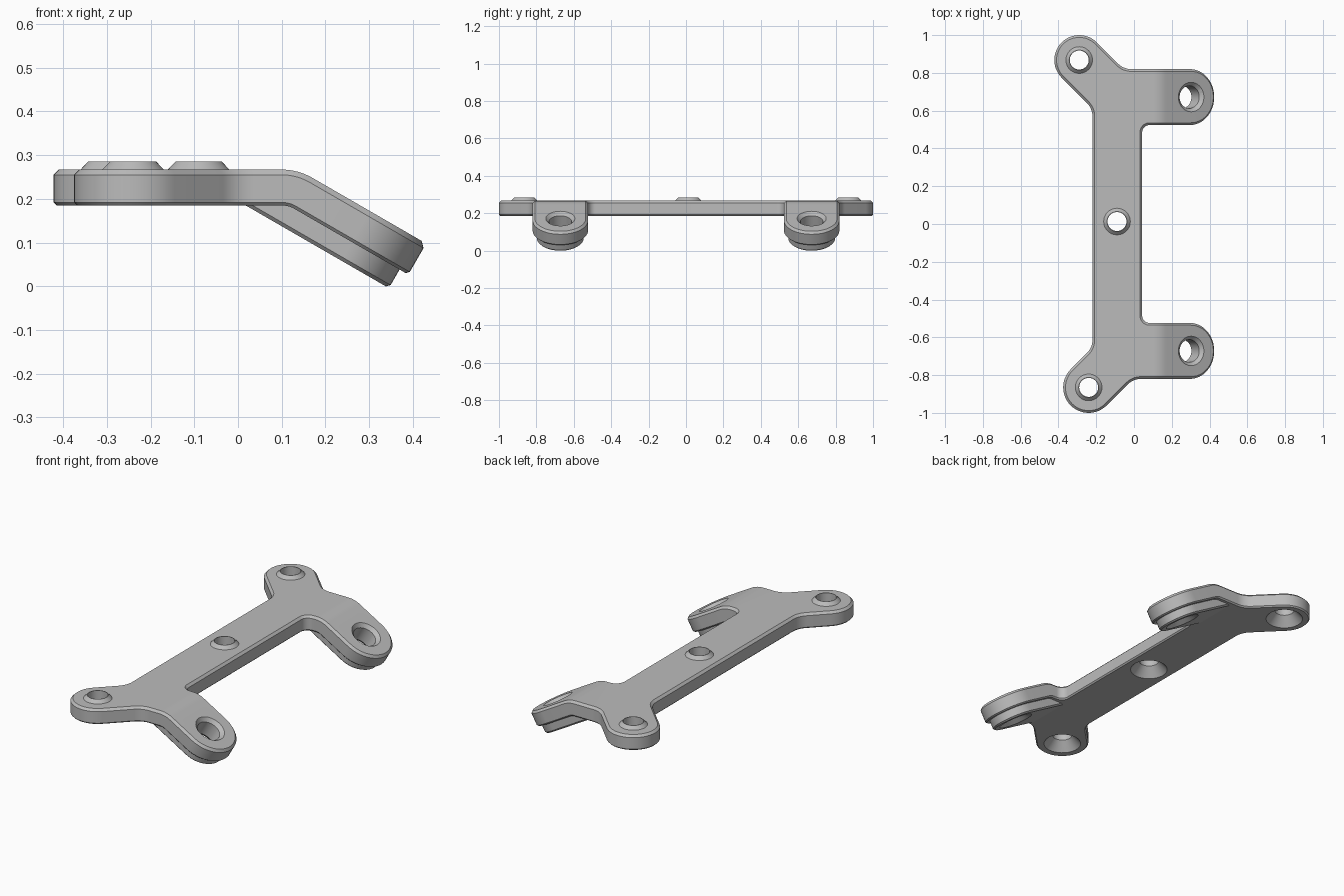
import bpy, bmesh, math
from mathutils import Matrix, Vector

if "Cube" in bpy.data.objects:
    bpy.data.objects.remove(bpy.data.objects["Cube"])

grey = bpy.data.materials.new("satin grey")
grey.use_nodes = True
colour = (0.50, 0.50, 0.50, 1)
grey.diffuse_color = colour
grey.node_tree.nodes["Principled BSDF"].inputs["Base Color"].default_value = colour

BASE, THICK = 0.185, 0.082
TILT = math.radians(30)
BEND_X, BEND_R, BEND_LEN = 0.10, 0.058, 0.06
ARM_Y, ARM_HALF, ARM_REACH = 0.672, 0.148, 0.313


def rounded(corners, steps=12):
    """Outline from (x, y, radius) corners, each replaced by an arc."""
    out = []
    for i, (x, y, r) in enumerate(corners):
        p = Vector((x, y))
        a = (Vector(corners[i - 1][:2]) - p).normalized()
        b = (Vector(corners[(i + 1) % len(corners)][:2]) - p).normalized()
        if r == 0:
            out.append(p)
            continue
        half = a.angle(b) / 2
        centre = p + (a + b).normalized() * (r / math.sin(half))
        start = p + a * (r / math.tan(half)) - centre
        end = p + b * (r / math.tan(half)) - centre
        sweep = start.angle_signed(end)
        for k in range(steps + 1):
            out.append(centre + Matrix.Rotation(-sweep * k / steps, 2) @ start)
    return [p for i, p in enumerate(out) if (p - out[i - 1]).length > 1e-4]


def finish(name, bm, matrix=None):
    if matrix:
        bm.transform(matrix)
    bmesh.ops.recalc_face_normals(bm, faces=bm.faces)
    mesh = bpy.data.meshes.new(name)
    bm.to_mesh(mesh)
    bm.free()
    mesh.materials.append(grey)
    obj = bpy.data.objects.new(name, mesh)
    bpy.context.collection.objects.link(obj)
    return obj


def slab(outline, low, high, low_chamfer, high_chamfer):
    """Extruded outline with chamfered rims."""
    bm = bmesh.new()
    base = [bm.verts.new((p.x, p.y, low)) for p in outline]
    top = [bm.verts.new((p.x, p.y, high)) for p in outline]
    bm.faces.new(base)
    bm.faces.new(top)
    for i in range(len(base)):
        bm.faces.new((base[i - 1], base[i], top[i], top[i - 1]))
    bmesh.ops.recalc_face_normals(bm, faces=bm.faces)
    for z, size in ((low, low_chamfer), (high, high_chamfer)):
        if size:
            rim = [e for e in bm.edges if all(abs(v.co.z - z) < 1e-5 for v in e.verts)]
            bmesh.ops.bevel(bm, geom=rim, offset=size, segments=1, affect='EDGES')
    return bm


def lathe(name, profile, matrix, sides=48):
    """Solid of revolution from (radius, z) pairs."""
    bm = bmesh.new()
    rings = []
    for r, z in profile:
        rings.append([bm.verts.new((r * math.cos(k * math.tau / sides),
                                    r * math.sin(k * math.tau / sides), z))
                      for k in range(sides)])
    for a, b in zip(rings, rings[1:]):
        for k in range(sides):
            j = (k + 1) % sides
            bm.faces.new((a[k], a[j], b[j], b[k]))
    bm.faces.new(rings[0])
    bm.faces.new(rings[-1])
    return finish(name, bm, matrix)


def bend(co):
    """Fold everything beyond the bend line downwards."""
    over = co.x - BEND_X
    if over <= 0:
        return co
    angle = TILT * min(over / BEND_LEN, 1)
    run = max(over - BEND_LEN, 0)
    r = BEND_R + co.z - BASE
    return Vector((BEND_X + r * math.sin(angle) + run * math.cos(angle), co.y,
                   BASE - BEND_R + r * math.cos(angle) - run * math.sin(angle)))


# Plate outline: rail, two diagonal lugs and two arms
back_lug, back_r = Vector((-0.29, 0.868)), 0.132
front_lug, front_r = Vector((-0.24, -0.865)), 0.135
left, right = -0.22, 0.043
outer, inner = ARM_Y + ARM_HALF, ARM_Y - ARM_HALF
tip, tip_r = ARM_REACH + ARM_HALF, ARM_HALF
root2 = math.sqrt(2)
bx, by = back_lug
fx, fy = front_lug
corners = [
    (left, bx + by - back_r * root2 - left, 0.1),
    (bx - back_r * root2, by, back_r),
    (bx, by + back_r * root2, back_r),
    (bx + by + back_r * root2 - outer, outer, 0.1),
    (tip, outer, tip_r), (tip, inner, tip_r), (right, inner, 0.04),
    (right, -inner, 0.04), (tip, -inner, tip_r), (tip, -outer, tip_r),
    (fx - fy + front_r * root2 - outer, -outer, 0.1),
    (fx, fy - front_r * root2, front_r),
    (fx - front_r * root2, fy, front_r),
    (left, left + fy - fx + front_r * root2, 0.1),
]
bm = slab(rounded(corners), BASE, BASE + THICK, 0.007, 0.012)
for k in range(9):
    bmesh.ops.bisect_plane(bm, geom=bm.verts[:] + bm.edges[:] + bm.faces[:], dist=1e-6,
                           plane_co=(BEND_X + BEND_LEN * k / 8, 0, 0), plane_no=(1, 0, 0))
for v in bm.verts:
    v.co = bend(v.co)
bracket = finish("mounting_bracket", bm)

added, cutters = [], []

# Raised collars and countersunk holes on the flat part
for x, y in (back_lug, front_lug, (-0.09, 0.013)):
    place = Matrix.Translation((x, y, BASE))
    added.append(lathe("collar", [(0.09, 0.062), (0.053, 0.1)], place))
    cutters.append(lathe("countersunk_hole",
                         [(0.105, -0.01), (0.095, 0), (0.05, 0.05), (0.05, 0.15)], place))

# Pads beneath the sloping arms, with holes square to the slope
for side in (-1, 1):
    foot = bend(Vector((ARM_REACH, side * ARM_Y, BASE)))
    place = Matrix.Translation(foot) @ Matrix.Rotation(TILT, 4, 'Y')
    r = 0.125
    pad = slab(rounded([(-0.27, -r, 0), (r, -r, r), (r, r, r), (-0.27, r, 0)]),
               -0.049, 0.01, 0.008, 0)
    added.append(finish("arm_pad", pad, place))
    cutters.append(lathe("arm_hole", [(0.1, -0.06), (0.09, -0.049), (0.06, -0.019),
                                      (0.06, 0.064), (0.078, THICK), (0.088, 0.092)], place))

# Join the solids, then drill the holes
bpy.context.view_layer.objects.active = bracket
bracket.select_set(True)
for operation, helpers in (('UNION', added), ('DIFFERENCE', cutters)):
    for helper in helpers:
        mod = bracket.modifiers.new("shape", 'BOOLEAN')
        mod.operation, mod.object, mod.solver = operation, helper, 'EXACT'
        bpy.ops.object.modifier_apply(modifier=mod.name)
        bpy.data.objects.remove(helper)

bpy.ops.object.shade_smooth_by_angle(angle=math.radians(25))
